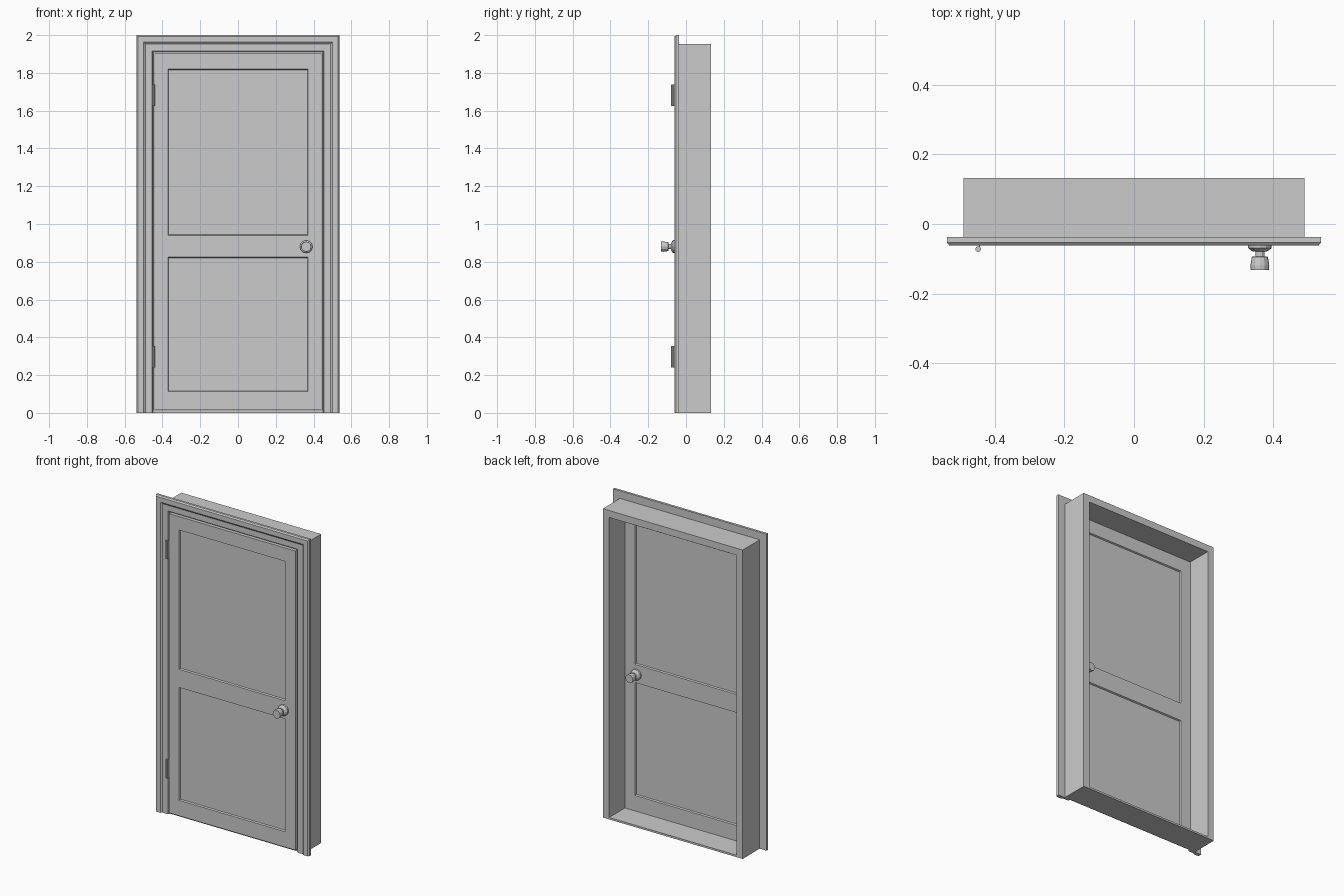
import bpy, bmesh
from math import tau
from mathutils import Vector

if "Cube" in bpy.data.objects:
    bpy.data.objects.remove(bpy.data.objects["Cube"])

W, H = 0.537, 2.0            # outer half width and height of the casing
MID = -0.04                  # y of the middle of the door leaf


def finish(name, bm, loc=(0, 0, 0), mirror_y=False):
    bmesh.ops.recalc_face_normals(bm, faces=bm.faces[:])
    me = bpy.data.meshes.new(name)
    bm.to_mesh(me)
    bm.free()
    ob = bpy.data.objects.new(name, me)
    ob.location = loc
    bpy.context.collection.objects.link(ob)
    if mirror_y:
        m = ob.modifiers.new("both_sides", 'MIRROR')
        m.use_axis = (False, True, False)
        m.merge_threshold = 0.0001
    return ob


def surround(name, profile):
    """Sweep a closed (inset, y) profile up, across and down with mitred corners."""
    bm = bmesh.new()
    rings = []
    for sx, top in ((-1, 0), (-1, 1), (1, 1), (1, 0)):
        rings.append([bm.verts.new((sx * (W - d), y, (H - d) * top)) for d, y in profile])
    n = len(profile)
    for a, b in zip(rings, rings[1:]):
        for i in range(n):
            j = (i + 1) % n
            bm.faces.new((a[i], a[j], b[j], b[i]))
    bm.faces.new(rings[0])
    bm.faces.new(rings[-1])
    return finish(name, bm)


def lathe(name, profile, loc, sides, mirror_y=False):
    """Turn an open (radius, y) profile around the y axis."""
    bm = bmesh.new()
    verts = [bm.verts.new((r, y, 0)) for r, y in profile]
    edges = [bm.edges.new(p) for p in zip(verts, verts[1:])]
    bmesh.ops.spin(bm, geom=verts + edges, cent=(0, 0, 0), axis=(0, 1, 0),
                   angle=tau, steps=sides, use_duplicate=False)
    bmesh.ops.remove_doubles(bm, verts=bm.verts[:], dist=0.0002)
    return finish(name, bm, loc, mirror_y)


# Moulded casing on the front
surround("casing", [(0, -0.038), (0, -0.053), (0.007, -0.061), (0.037, -0.061),
                    (0.047, -0.053), (0.083, -0.053), (0.088, -0.048), (0.088, -0.038)])

# Deep jamb behind it
surround("jamb", [(0.048, -0.039), (0.092, -0.039), (0.092, 0.132), (0.048, 0.132)])

# Sill between the jambs
bm = bmesh.new()
bmesh.ops.create_cube(bm, size=1)
for v in bm.verts:
    v.co = Vector((v.co.x * 0.89, 0.0465 + v.co.y * 0.171, 0.006 + v.co.z * 0.012))
finish("sill", bm)

# Door leaf: front half with two recessed panels, mirrored to the back
bm = bmesh.new()
xs = (-0.442, -0.371, 0.371, 0.442)
zs = (0.014, 0.112, 0.825, 0.94, 1.82, 1.905)
half = 0.018
grid = [[bm.verts.new((x, -half, z)) for x in xs] for z in zs]
panels = []
for r in range(len(zs) - 1):
    for c in range(len(xs) - 1):
        f = bm.faces.new((grid[r][c], grid[r][c + 1], grid[r + 1][c + 1], grid[r + 1][c]))
        if c == 1 and r in (1, 3):
            panels.append(f)
rim = [e for e in bm.edges if e.is_boundary]
side = bmesh.ops.extrude_edge_only(bm, edges=rim)["geom"]
for v in side:
    if isinstance(v, bmesh.types.BMVert):
        v.co.y = 0
bmesh.ops.inset_individual(bm, faces=panels, thickness=0.006, depth=0)
for f in panels:
    for v in f.verts:
        v.co.y = -half + 0.009
finish("door_leaf", bm, (0, MID, 0), True)

# Knob with rosette and neck on both faces
lathe("door_knobs", [(0, -0.017), (0.034, -0.017), (0.034, -0.029), (0.022, -0.038),
                     (0.013, -0.039), (0.013, -0.053), (0.023, -0.054),
                     (0.027, -0.078), (0.026, -0.092), (0, -0.092)],
      (0.361, MID, 0.88), 12, True)

# Hinge barrels on the left edge
for label, z in (("lower", 0.297), ("upper", 1.682)):
    bm = bmesh.new()
    bmesh.ops.create_cone(bm, cap_ends=True, segments=10, radius1=0.008,
                          radius2=0.008, depth=0.115)
    finish(label + "_hinge_barrel", bm, (-0.447, -0.072, z))
    # Leaf joining the barrel to the door edge
    bm = bmesh.new()
    bmesh.ops.create_cube(bm, size=1)
    bmesh.ops.scale(bm, vec=(0.003, 0.03, 0.115), verts=bm.verts[:])
    finish(label + "_hinge_leaf", bm, (-0.4435, -0.057, z))
